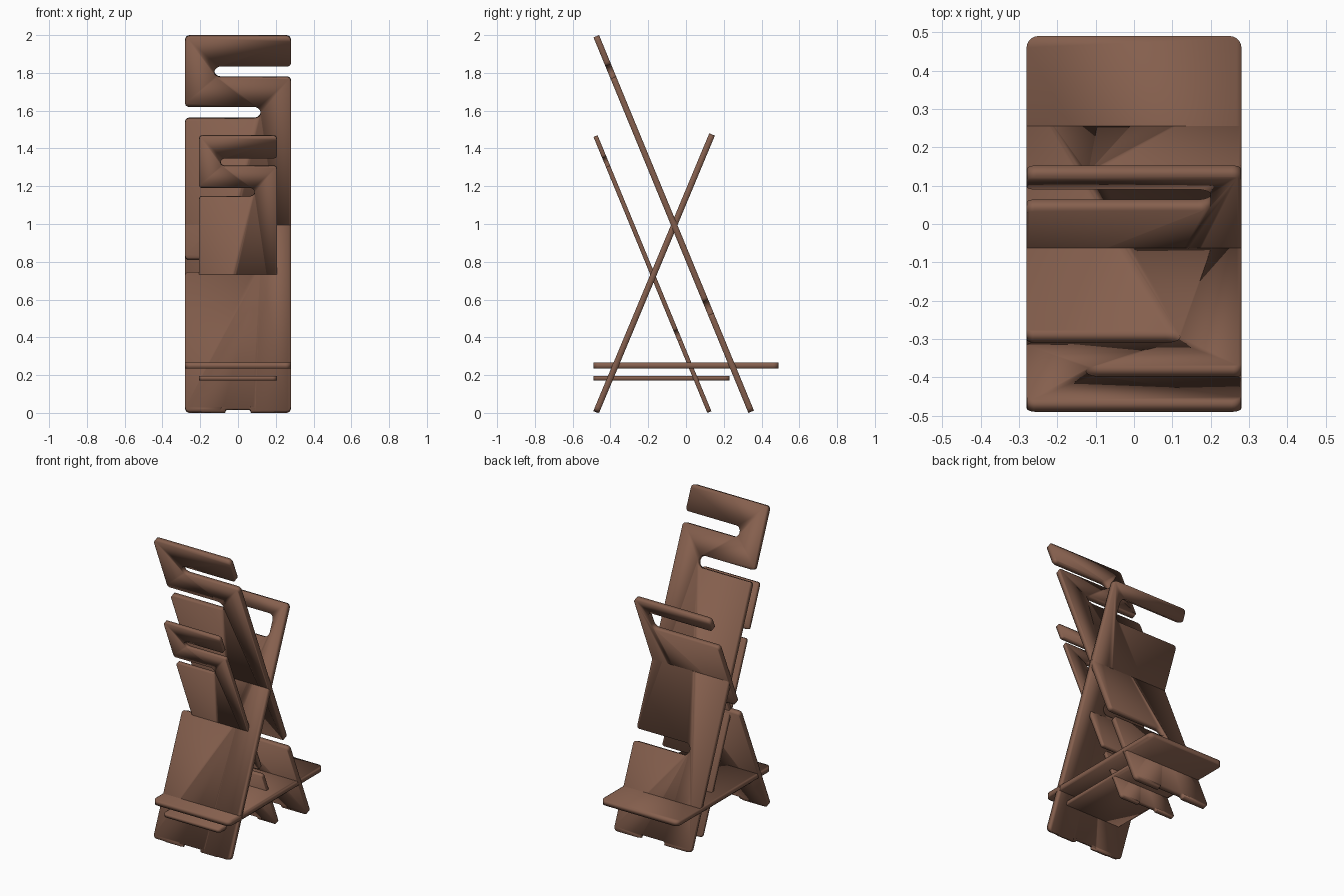
import bpy, bmesh, math
from mathutils import Vector

if "Cube" in bpy.data.objects:
    bpy.data.objects.remove(bpy.data.objects["Cube"])

wood = bpy.data.materials.new("brown_wood")
wood.diffuse_color = (0.235, 0.115, 0.075, 1)
wood.use_nodes = True
wood.node_tree.nodes["Principled BSDF"].inputs["Base Color"].default_value = wood.diffuse_color

THICK = 0.032
SMALL = 0.735                       # the small set is a scaled copy
CORNER = Vector((0, -0.49, 0))      # point the small set is scaled about


def rounded(points, steps=5):
    """Outline of (x, v, radius) corners -> list of points with round corners."""
    out = []
    n = len(points)
    for i in range(n):
        p = Vector(points[i][:2])
        a = (Vector(points[i - 1][:2]) - p).normalized()
        b = (Vector(points[(i + 1) % n][:2]) - p).normalized()
        r = points[i][2]
        for k in range(steps + 1):
            t = k / steps * math.pi / 2
            out.append(p + a * r * (1 - math.sin(t)) + b * r * (1 - math.cos(t)))
    return out


def slot(z0, z1, side, end):
    """Open slot cut from one edge, listed in counter-clockwise order."""
    r = (z1 - z0) * 0.52 if z1 - z0 < 0.1 else 0.035
    if side > 0:
        return [(.28, z0, .02), (end, z0, r), (end, z1, r), (.28, z1, .02)]
    return [(-.28, z1, .02), (end, z1, r), (end, z0, r), (-.28, z0, .02)]


def plate(name, outline, start, end, height, scale):
    """Flat board whose outline runs from start to end in the yz plane."""
    start, end = Vector((0, *start)), Vector((0, *end))
    along = (end - start).normalized()
    k = (end - start).length / height
    normal = Vector((1, 0, 0)).cross(along)
    pts = rounded([(x, z * k, r) for x, z, r in outline])
    bm = bmesh.new()
    vs = [bm.verts.new(start + Vector((p.x, 0, 0)) + along * p.y - normal * THICK / 2)
          for p in pts]
    face = bm.faces.new(vs)
    ext = bmesh.ops.extrude_face_region(bm, geom=[face], use_keep_orig=True)
    new = [g for g in ext["geom"] if isinstance(g, bmesh.types.BMVert)]
    bmesh.ops.translate(bm, verts=new, vec=normal * THICK)
    for v in bm.verts:
        v.co = CORNER + (v.co - CORNER) * scale
    bmesh.ops.recalc_face_normals(bm, faces=bm.faces)
    for f in bm.faces:
        f.smooth = True
    me = bpy.data.meshes.new(name)
    bm.to_mesh(me)
    bm.free()
    me.materials.append(wood)
    bpy.context.collection.objects.link(bpy.data.objects.new(name, me))


# bottom edge with shallow foot notch
foot = [(-.28, 0, .025), (-.09, 0, .008), (-.09, .02, .012),
        (.09, .02, .012), (.09, 0, .008), (.28, 0, .025)]

# tall board: one low slot and two staggered slots near the top
tall = (foot + slot(.52, .59, 1, -.12) + slot(1.78, 1.845, 1, -.125)
        + [(.28, 2, .025), (-.28, 2, .025)] + slot(1.56, 1.63, -1, .12))

# short board: hook handle on top and one slot halfway
short = (foot + [(.28, 1.48, .025), (-.28, 1.48, .025)]
         + slot(1.265, 1.40, -1, .2) + slot(.74, .815, -1, .12))

# level shelf
shelf = [(-.28, 0, .03), (.28, 0, .03), (.28, .98, .03), (-.28, .98, .03)]

for label, s in (("large", 1), ("small", SMALL)):
    plate(label + "_tall_board", tall, (.345, .006), (-.475, 1.994), 2, s)
    plate(label + "_short_board", short, (-.475, .006), (.138, 1.474), 1.48, s)
    plate(label + "_shelf", shelf, (-.49, .25), (.49, .25), .98, s)
